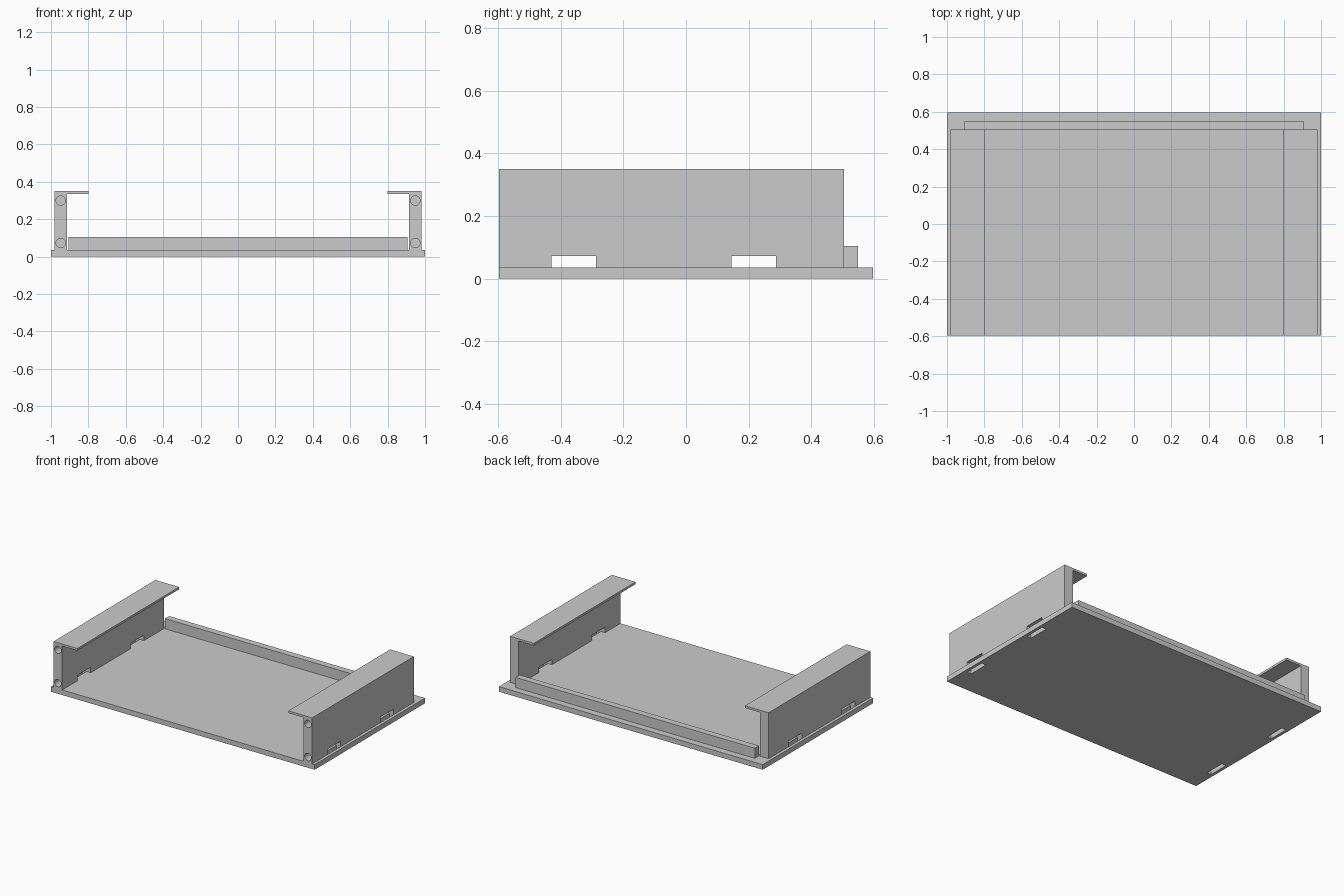
import bpy
import bmesh
import math
from mathutils import Matrix, Vector

if "Cube" in bpy.data.objects:
    bpy.data.objects.remove(bpy.data.objects["Cube"], do_unlink=True)

DEPTH = 0.597          # half depth of the base
BASE_TOP = 0.035
WALL_BACK = 0.505
SLOTS_Y = ((-0.43, -0.288), (0.145, 0.287))

grey = bpy.data.materials.new("plain grey")
grey.use_nodes = True
grey.diffuse_color = (0.6, 0.6, 0.6, 1)
grey.node_tree.nodes["Principled BSDF"].inputs["Base Color"].default_value = grey.diffuse_color


def make_object(name, bm):
    bmesh.ops.recalc_face_normals(bm, faces=bm.faces)
    mesh = bpy.data.meshes.new(name)
    bm.to_mesh(mesh)
    bm.free()
    mesh.materials.append(grey)
    obj = bpy.data.objects.new(name, mesh)
    bpy.context.collection.objects.link(obj)
    return obj


def box(name, low, high):
    low, high = Vector(low), Vector(high)
    bm = bmesh.new()
    bmesh.ops.create_cube(bm, size=1, matrix=Matrix.Translation((low + high) / 2)
                          @ Matrix.Diagonal((*(high - low), 1)))
    return make_object(name, bm)


def drill(name, x, z, radius, depth):
    bm = bmesh.new()
    bmesh.ops.create_cone(bm, cap_ends=True, segments=32, radius1=radius, radius2=radius,
                          depth=2 * depth, matrix=Matrix.Translation((x, -DEPTH, z))
                          @ Matrix.Rotation(math.pi / 2, 4, "X"))
    return make_object(name, bm)


def cut(obj, cutters):
    # Subtract the cutters, keep the result, and remove them
    for cutter in cutters:
        mod = obj.modifiers.new("cut", "BOOLEAN")
        mod.operation = "DIFFERENCE"
        mod.solver = "EXACT"
        mod.object = cutter
        cutter.hide_render = True
    bpy.context.view_layer.update()
    graph = bpy.context.evaluated_depsgraph_get()
    mesh = bpy.data.meshes.new_from_object(obj.evaluated_get(graph))
    obj.modifiers.clear()
    obj.data = mesh
    for cutter in cutters:
        bpy.data.objects.remove(cutter, do_unlink=True)


def side_wall(name, side):
    # Upright wall with a thin inward flange, extruded front to back
    profile = [(0.98, BASE_TOP), (0.98, 0.35), (0.8, 0.35),
               (0.8, 0.335), (0.915, 0.335), (0.915, BASE_TOP)]
    bm = bmesh.new()
    face = bm.faces.new([bm.verts.new((side * x, -DEPTH, z)) for x, z in profile])
    result = bmesh.ops.extrude_face_region(bm, geom=[face])
    moved = [v for v in result["geom"] if isinstance(v, bmesh.types.BMVert)]
    bmesh.ops.translate(bm, verts=moved, vec=(0, WALL_BACK + DEPTH, 0))
    return make_object(name, bm)


# Base plate with four strap slots under the walls
base = box("base_plate", (-1, -DEPTH, 0), (1, DEPTH, BASE_TOP))
slots = []
for side in (-1, 1):
    xs = sorted((side * 0.947, side * 0.979))
    for y0, y1 in SLOTS_Y:
        slots.append(box("slot_cutter", (xs[0], y0, -0.1), (xs[1], y1, 0.1)))
cut(base, slots)

# Side walls with strap notches and blind screw holes in the front ends
for name, side in (("right_wall", -1), ("left_wall", 1)):
    wall = side_wall(name, side)
    xs = sorted((side * 0.85, side * 1.1))
    cutters = [box("notch_cutter", (xs[0], y0, 0), (xs[1], y1, 0.072)) for y0, y1 in SLOTS_Y]
    cutters += [drill("hole_cutter", side * 0.948, z, 0.025, 0.14) for z in (0.073, 0.3)]
    cut(wall, cutters)

# Low stop bar along the back
box("back_bar", (-0.907, WALL_BACK, BASE_TOP), (0.907, 0.55, 0.105))
